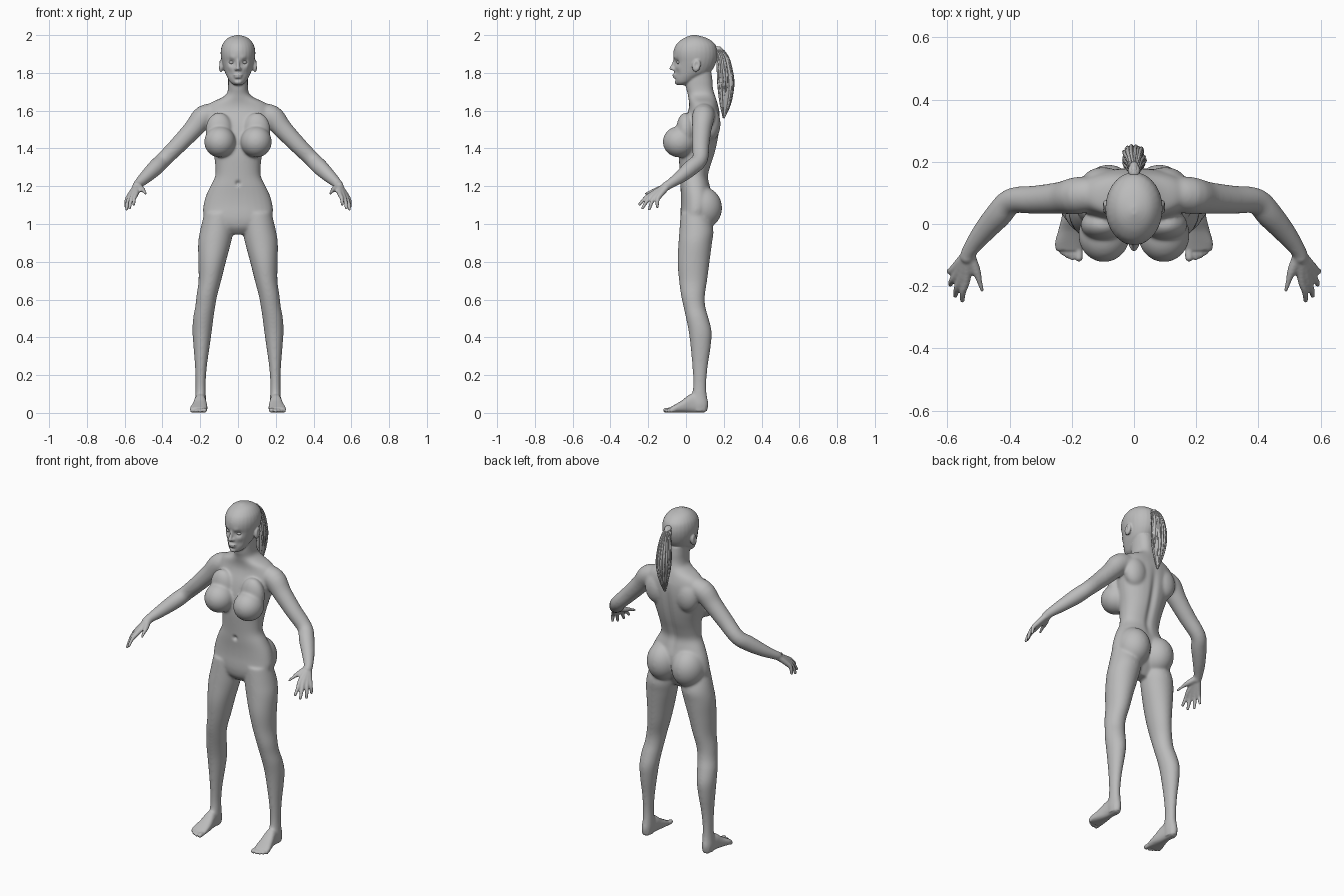
import bpy, bmesh, math, random
from mathutils import Vector, Matrix

random.seed(4)
grey = bpy.data.materials.new("plain grey")
grey.diffuse_color = (0.5, 0.5, 0.5, 1)


def spline(rows, k=4):
    """Catmull-Rom interpolation of rows of numbers."""
    out = []
    for i in range(len(rows) - 1):
        p0, p1 = rows[max(i - 1, 0)], rows[i]
        p2, p3 = rows[i + 1], rows[min(i + 2, len(rows) - 1)]
        for j in range(k):
            t = j / k
            out.append([0.5 * (2 * b + (c - a) * t + (2 * a - 5 * b + 4 * c - d) * t * t
                               + (3 * b - a - 3 * c + d) * t ** 3)
                        for a, b, c, d in zip(p0, p1, p2, p3)])
    out.append(list(rows[-1]))
    return out


def loft(bm, rings, n=28, p=2.0):
    """Skin a closed tube through rings of (centre, u, v)."""
    loops = []
    for c, u, v in rings:
        ring = []
        for i in range(n):
            a = 2 * math.pi * i / n
            ca, sa = math.cos(a), math.sin(a)
            ca = math.copysign(abs(ca) ** (2 / p), ca)
            sa = math.copysign(abs(sa) ** (2 / p), sa)
            ring.append(bm.verts.new(c + u * ca + v * sa))
        loops.append(ring)
    for a, b in zip(loops, loops[1:]):
        for i in range(n):
            j = (i + 1) % n
            bm.faces.new((a[i], a[j], b[j], b[i]))
    bm.faces.new(loops[0][::-1])
    bm.faces.new(loops[-1])


def stack(bm, rows, s=1, p=2.0, n=28):
    """Horizontal rings from rows of z, x centre, half width, y front, y back."""
    loft(bm, [(Vector((s * x, (f + b) / 2, z)), Vector((max(w, .002), 0, 0)),
               Vector((0, max((b - f) / 2, .002), 0)))
              for z, x, w, f, b in spline(rows)], n, p)


def ball(bm, c, r, s=1, tilt=0):
    m = (Matrix.Translation((s * c[0], c[1], c[2])) @ Matrix.Rotation(tilt, 4, 'X')
         @ Matrix.Diagonal((*r, 1)))
    bmesh.ops.create_uvsphere(bm, u_segments=32, v_segments=20, radius=1, matrix=m)


def tube(bm, rows, s=1, n=16, k=4):
    """Round tube through rows of x, y, z, radius, with a rounded tip."""
    pts = spline(rows, k)
    cs = [Vector((s * q[0], q[1], q[2])) for q in pts]
    rings = []
    for i, c in enumerate(cs):
        d = (cs[min(i + 1, len(cs) - 1)] - cs[max(i - 1, 0)]).normalized()
        u = d.cross(Vector((0, 1, 0.3))).normalized()
        rings.append((c, u * pts[i][3], d.cross(u) * pts[i][3]))
    loft(bm, rings, n)
    if pts[-1][3] > .005:
        ball(bm, rows[-1][:3], [rows[-1][3]] * 3, s)


def finish(bm, name):
    bmesh.ops.recalc_face_normals(bm, faces=bm.faces)
    me = bpy.data.meshes.new(name)
    bm.to_mesh(me)
    bm.free()
    me.materials.append(grey)
    ob = bpy.data.objects.new(name, me)
    bpy.context.collection.objects.link(ob)
    bpy.ops.object.select_all(action='DESELECT')
    ob.select_set(True)
    bpy.context.view_layer.objects.active = ob
    bpy.ops.object.shade_smooth()
    return ob


bm = bmesh.new()

# torso and neck
stack(bm, [(z, 0, w, f, b) for z, w, f, b in (
    (.945, .05, .01, .08), (.98, .12, -.02, .10), (1.02, .172, -.03, .12), (1.06, .185, -.03, .132),
    (1.10, .183, -.027, .14), (1.15, .170, -.027, .14), (1.20, .147, -.03, .128),
    (1.25, .122, -.032, .118), (1.30, .120, -.035, .13), (1.36, .127, -.038, .15),
    (1.42, .142, -.035, .165), (1.48, .158, -.028, .175), (1.54, .172, -.012, .18),
    (1.59, .18, .008, .178), (1.62, .17, .016, .172), (1.645, .14, .016, .165),
    (1.668, .088, .012, .158), (1.69, .060, .008, .15), (1.72, .053, 0, .143),
    (1.76, .052, 0, .14), (1.80, .052, .01, .135))], p=2.2)

# head and face
stack(bm, [(z, 0, w, f, b) for z, w, f, b in (
    (1.735, .020, -.045, .0), (1.75, .040, -.055, .035), (1.775, .056, -.060, .08),
    (1.80, .068, -.062, .125), (1.83, .078, -.062, .148), (1.86, .086, -.062, .160),
    (1.89, .091, -.067, .166), (1.92, .091, -.065, .165), (1.95, .083, -.052, .155),
    (1.975, .065, -.026, .128), (1.99, .043, .002, .095), (2.0, .01, .03, .055))])
tube(bm, [(0, -.060, 1.872, .007), (0, -.067, 1.845, .008), (0, -.077, 1.824, .011)])
ball(bm, (0, -.058, 1.789), (.024, .014, .006))
ball(bm, (0, -.057, 1.777), (.020, .014, .007))
ball(bm, (0, -.048, 1.752), (.020, .013, .014))

for s in (1, -1):
    # nostril, ear
    ball(bm, (.010, -.066, 1.820), (.008, .011, .008), s)
    ball(bm, (.090, .055, 1.838), (.013, .022, .034), s, -.2)
    # chest and seat
    ball(bm, (.096, -.035, 1.435), (.083, .088, .083), s)
    ball(bm, (.100, -.002, 1.495), (.072, .050, .095), s)
    ball(bm, (.082, .087, 1.085), (.093, .104, .112), s)
    # shoulder blade
    ball(bm, (.10, .13, 1.53), (.07, .053, .09), s)
    # leg
    stack(bm, [(1.06, .098, .08, -.028, .12), (.97, .112, .088, -.035, .145),
               (.90, .124, .087, -.04, .138), (.80, .137, .073, -.045, .125),
               (.70, .149, .060, -.037, .112), (.62, .165, .055, -.026, .10),
               (.56, .174, .053, -.013, .103), (.50, .184, .054, .0, .12),
               (.43, .190, .051, .014, .136), (.35, .193, .043, .024, .131),
               (.25, .196, .032, .033, .116), (.16, .198, .027, .038, .108),
               (.10, .198, .028, .032, .110), (.05, .200, .030, .02, .118),
               (.01, .200, .026, .03, .112)], s)
    # foot
    loft(bm, [(Vector((s * x, y, h / 2 + .001)), Vector((w, 0, 0)), Vector((0, 0, h / 2)))
              for y, x, w, h in spline([(.10, .2, .024, .07), (.03, .2, .031, .10),
                                        (-.02, .203, .040, .066), (-.06, .208, .046, .042),
                                        (-.085, .208, .043, .028)])], p=2.5)
    for x, y, r in ((.177, -.108, .013), (.199, -.108, .009), (.215, -.101, .009),
                    (.230, -.091, .009), (.244, -.077, .009)):
        tube(bm, [(.2 + (x - .2) * .8, -.05, .016, r), (x, y + .015, .015, r), (x, y, r + .001, r)], s)
    # arm
    tube(bm, [(.10, .10, 1.59, .05), (.178, .092, 1.57, .060), (.235, .084, 1.505, .052),
              (.315, .078, 1.42, .046), (.392, .074, 1.343, .042), (.435, .03, 1.30, .043),
              (.487, -.03, 1.25, .035), (.527, -.085, 1.212, .025), (.535, -.105, 1.20, .024)], s, 28)
    # hand: each finger runs from wrist to knuckle to tip
    for knuckle, tip in (((.538, -.180, 1.160), (.552, -.246, 1.104)),
                         ((.556, -.178, 1.150), (.574, -.230, 1.084)),
                         ((.571, -.164, 1.143), (.590, -.194, 1.078)),
                         ((.580, -.145, 1.142), (.594, -.152, 1.092))):
        k = Vector(knuckle)
        mid = k.lerp(Vector(tip), .5) + Vector((.004, -.003, .004))
        w = Vector((.533, -.095, 1.205)).lerp(k, .15)
        tube(bm, [(*w, .018), (*k, .0135), (*mid, .0105), (*tip, .008)], s)
    tube(bm, [(.528, -.10, 1.200, .018), (.508, -.145, 1.185, .016),
              (.496, -.185, 1.172, .011), (.488, -.213, 1.160, .009)], s)

body = finish(bm, "body")

# fuse all body parts into one skin
mod = body.modifiers.new("fuse", 'REMESH')
mod.mode, mod.voxel_size, mod.use_smooth_shade = 'VOXEL', .005, True
bpy.ops.object.modifier_apply(modifier="fuse")

# blend the joints, but leave face, hands and toes crisp
soft = body.vertex_groups.new(name="soft")
for v in body.data.vertices:
    x, y, z = v.co
    w = min((1.75 - z) / .04, (.54 - abs(x)) / .04, (z - .04) / .04, 1)
    if w > 0:
        soft.add([v.index], w, 'REPLACE')
for name, group, times in (("blend", "soft", 30), ("polish", "", 3)):
    mod = body.modifiers.new(name, 'SMOOTH')
    mod.factor, mod.iterations, mod.vertex_group = .5, times, group
    bpy.ops.object.modifier_apply(modifier=name)

# sculpt soft dents and swells: x, y, z, spread, push in y
dabs = [(.034, -.05, 1.856, .013, .011), (.030, -.06, 1.878, .011, -.004),
        (0, -.06, 1.765, .008, .004), (.034, -.04, 1.80, .014, .004),
        (.046, -.04, 1.83, .013, -.004), (0, -.03, 1.215, .009, .012)]
for v in body.data.vertices:
    x, y, z = abs(v.co.x), v.co.y, v.co.z
    for a, b, c, r, push in dabs:
        d = ((x - a) ** 2 + (y - b) ** 2 + (z - c) ** 2) / (r * r)
        if d < 9:
            v.co.y += push * math.exp(-d / 2)
    # spine groove
    if y > .07 and 1.15 < z < 1.6:
        v.co.y -= .012 * math.exp(-(x / .02) ** 2) * math.sin((z - 1.15) / .45 * math.pi)
    # ear hollow
    if x > .085:
        d = ((y - .055) / .010) ** 2 + ((z - 1.843) / .016) ** 2
        if d < 9 and z > 1.7:
            v.co.x -= math.copysign(.008 * math.exp(-d), v.co.x)

# eyes
bm = bmesh.new()
for s in (1, -1):
    ball(bm, (.033, -.0375, 1.856), (.0145, .0125, .0095), s)
finish(bm, "eyes")

# ponytail: a spindle core wrapped in loose strands
tail = [(1.94, 0, .008, .160, .182), (1.92, 0, .016, .150, .200), (1.88, 0, .022, .165, .225),
        (1.82, 0, .030, .170, .241), (1.75, 0, .034, .173, .250), (1.68, 0, .028, .179, .243),
        (1.62, 0, .016, .187, .228), (1.56, 0, .003, .196, .204)]
bm = bmesh.new()
stack(bm, tail)
finish(bm, "ponytail_core")

bm = bmesh.new()
for i in range(26):
    a = 2 * math.pi * i / 26
    swell, last = random.uniform(.9, 1.08), random.choice((5, 6, 7, 7))
    rows = []
    for j, (z, x, w, f, b) in enumerate(tail[1:last + 1]):
        a += random.uniform(-.08, .08)
        r = .0055 * math.sin(math.pi * (j + .8) / (last + .8)) + .001
        rows.append((w * swell * math.cos(a), (f + b) / 2 + (b - f) / 2 * swell * math.sin(a), z, r))
    rows[-1] = (*rows[-1][:3], .0008)
    tube(bm, rows, n=8)
finish(bm, "ponytail_strands")

# hair tie
bm = bmesh.new()
ball(bm, (0, .172, 1.925), (.019, .022, .014), 1, -.5)
finish(bm, "hair_tie")
